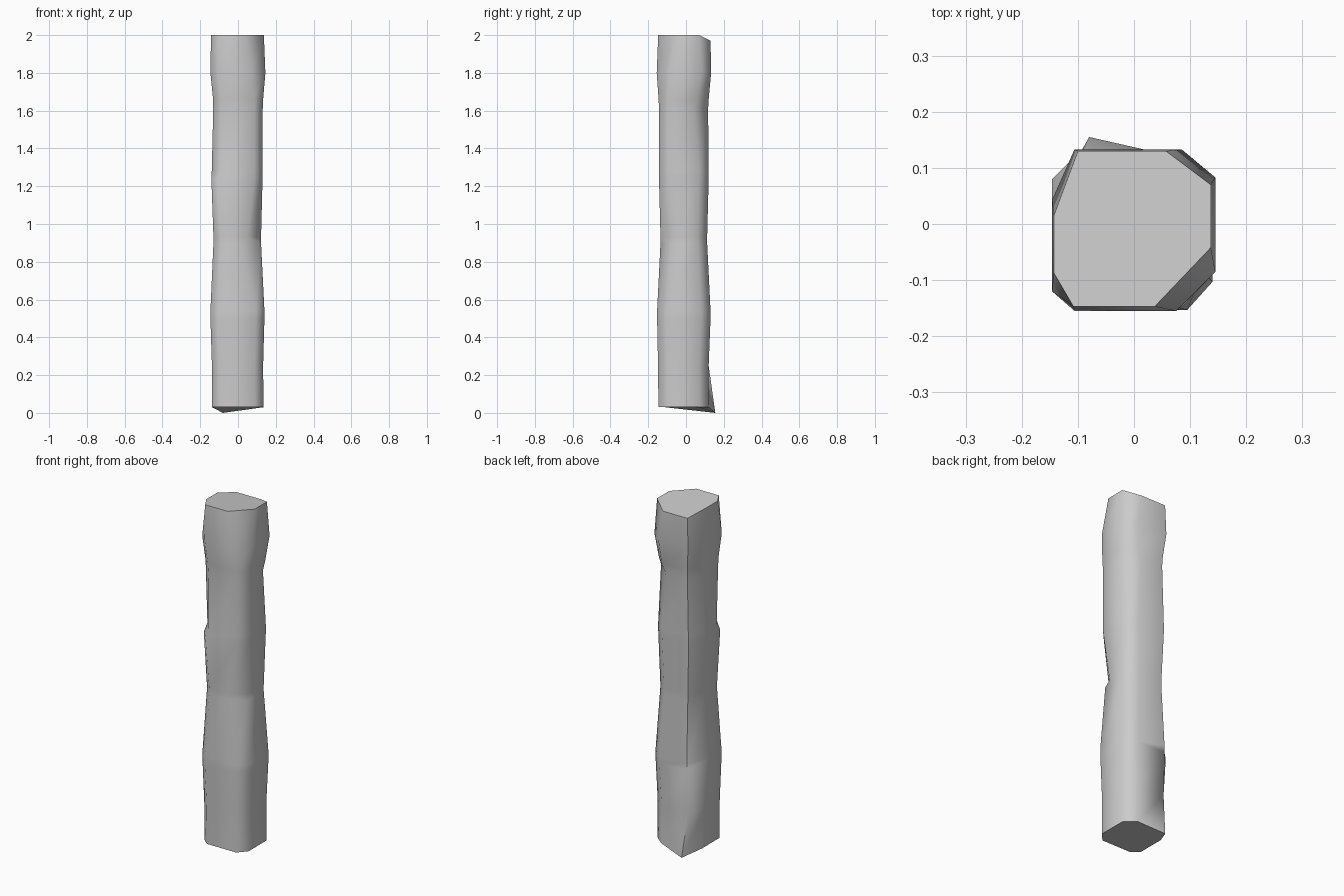
import bpy, bmesh, math

cube = bpy.data.objects.get("Cube")
if cube:
    bpy.data.objects.remove(cube, do_unlink=True)

stone = bpy.data.materials.new("grey stone")
stone.use_nodes = True
grey = (0.6, 0.6, 0.6, 1)
stone.diffuse_color = grey
stone.node_tree.nodes["Principled BSDF"].inputs["Base Color"].default_value = grey

# Usual corner cuts (along x, along y) of the hewn square section
USUAL = dict(front_right=(.04, .035), front_left=(.045, .05),
             back_left=(.06, .05), back_right=(.04, .09))


def section(z, right, left, front, back, **cuts):
    """Eight-sided ring, counter-clockwise from the front right corner."""
    c = {**USUAL, **cuts}
    (ax, ay), (bx, by) = c["front_right"], c["front_left"]
    (cx, cy), (dx, dy) = c["back_left"], c["back_right"]
    return [(right, front + ay, z), (right + ax, front, z),
            (left - bx, front, z), (left, front + by, z),
            (left, back - cy, z), (left - cx, back, z),
            (right + dx, back, z), (right, back - dy, z)]


# Sections from foot to head; extra corner cuts make the chipped hollows
rings = [
    section(.03, -.138, .135, -.146, .12, back_right=(.06, .07)),
    section(.25, -.138, .133, -.148, .12),
    section(.5, -.146, .14, -.153, .13, back_right=(.05, .05)),
    section(.54, -.146, .14, -.153, .13, back_right=(.05, .13)),
    section(.9, -.13, .122, -.135, .112, front_left=(.11, .05)),
    section(.93, -.13, .122, -.135, .112, front_left=(.07, .085)),
    section(1.24, -.141, .13, -.143, .12, front_right=(.03, .03)),
    section(1.28, -.139, .13, -.143, .12, front_right=(.045, .06)),
    section(1.61, -.131, .131, -.143, .117, back_left=(.08, .075)),
    section(1.66, -.132, .133, -.145, .12, back_left=(.06, .06)),
    section(1.8, -.146, .145, -.155, .133, front_left=(.07, .07)),
    section(2, -.143, .137, -.147, .13, front_right=(.035, .06),
            front_left=(.1, .105), back_left=(.08, .06), back_right=(.043, .115)),
]

# Pull the foot's back right corner outwards and down; lower the head's back edge
rings[0][6] = (-.08, .155, 0)
for i in (5, 6):
    x, y, z = rings[-1][i]
    rings[-1][i] = (x, y, z - .03)

bm = bmesh.new()
loops = [[bm.verts.new(p) for p in ring] for ring in rings]
for low, high in zip(loops, loops[1:]):
    for i in range(8):
        j = (i + 1) % 8
        bm.faces.new((low[i], low[j], high[j], high[i]))
bm.faces.new(loops[0][::-1])
bm.faces.new(loops[-1])
bmesh.ops.recalc_face_normals(bm, faces=bm.faces)

mesh = bpy.data.meshes.new("pillar")
bm.to_mesh(mesh)
bm.free()
mesh.materials.append(stone)
pillar = bpy.data.objects.new("pillar", mesh)
bpy.context.collection.objects.link(pillar)

bpy.ops.object.select_all(action="DESELECT")
pillar.select_set(True)
bpy.context.view_layer.objects.active = pillar
bpy.ops.object.shade_smooth_by_angle(angle=math.radians(60))
